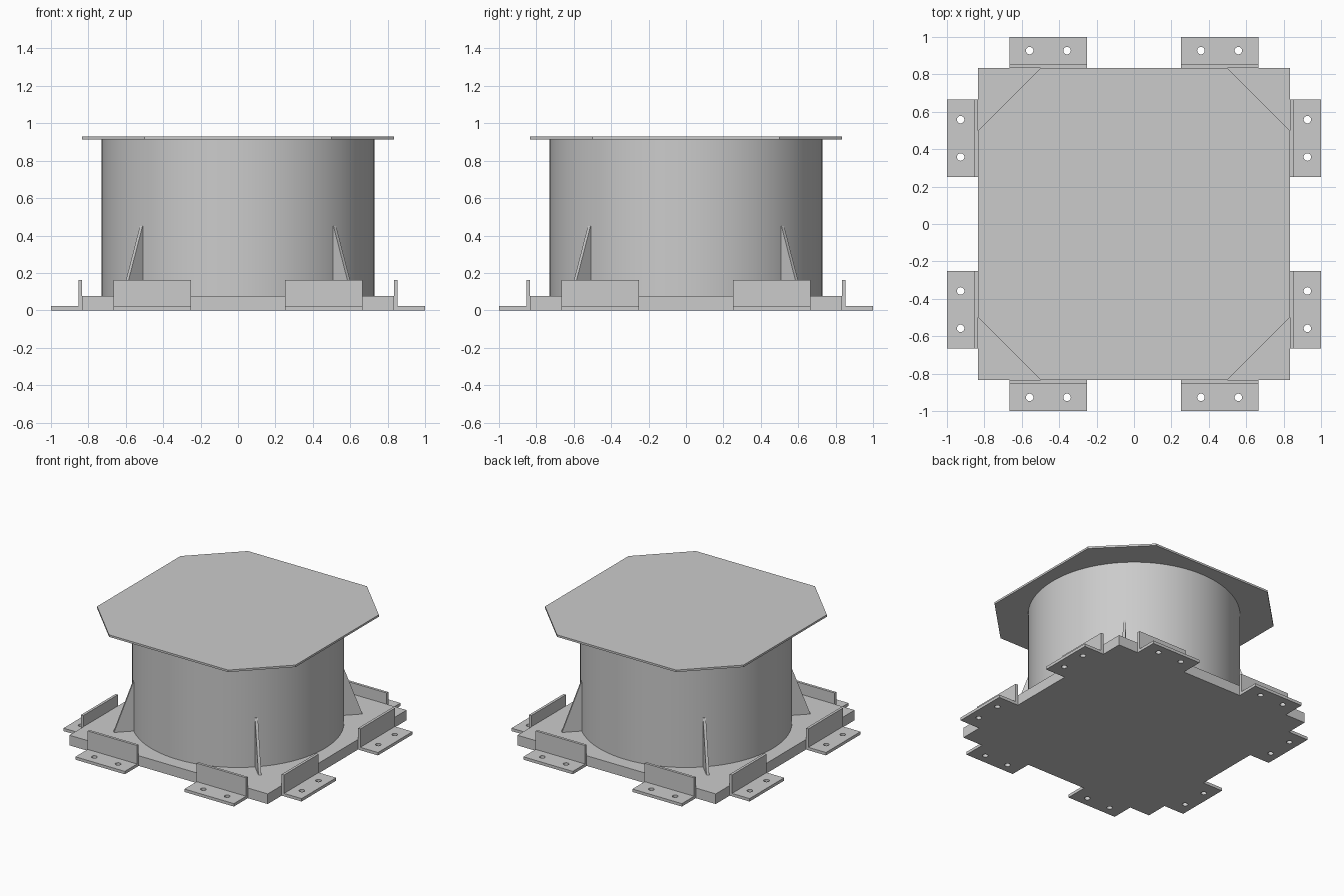
import bpy, bmesh
from math import pi, radians
from mathutils import Matrix, Vector

if "Cube" in bpy.data.objects:
    bpy.data.objects.remove(bpy.data.objects["Cube"], do_unlink=True)

steel = bpy.data.materials.new("grey_steel")
steel.use_nodes = True
colour = (0.6, 0.6, 0.6, 1)
steel.diffuse_color = colour
steel.node_tree.nodes["Principled BSDF"].inputs["Base Color"].default_value = colour


def add_object(name, mesh):
    obj = bpy.data.objects.new(name, mesh)
    bpy.context.collection.objects.link(obj)
    return obj


def prism(name, outline, direction):
    """Extrude a flat outline along a direction."""
    bm = bmesh.new()
    face = bm.faces.new([bm.verts.new(p) for p in outline])
    new = bmesh.ops.extrude_face_region(bm, geom=[face])["geom"]
    verts = [v for v in new if isinstance(v, bmesh.types.BMVert)]
    bmesh.ops.translate(bm, verts=verts, vec=Vector(direction))
    bmesh.ops.recalc_face_normals(bm, faces=bm.faces)
    mesh = bpy.data.meshes.new(name)
    bm.to_mesh(mesh)
    bm.free()
    mesh.materials.append(steel)
    return add_object(name, mesh)


def cylinder(name, radius, low, high, segments, places=((0, 0),)):
    """One or more upright cylinders in a single mesh."""
    bm = bmesh.new()
    for x, y in places:
        bmesh.ops.create_cone(bm, cap_ends=True, segments=segments, radius1=radius,
                              radius2=radius, depth=high - low,
                              matrix=Matrix.Translation((x, y, (low + high) / 2)))
    mesh = bpy.data.meshes.new(name)
    bm.to_mesh(mesh)
    bm.free()
    mesh.materials.append(steel)
    return add_object(name, mesh)


def activate(obj):
    bpy.ops.object.select_all(action="DESELECT")
    obj.select_set(True)
    bpy.context.view_layer.objects.active = obj


half = 0.833        # half width of both plates
base_top = 0.077
lid_low = 0.913

# Square base plate
prism("base_plate", [(-half, -half, 0), (half, -half, 0), (half, half, 0), (-half, half, 0)],
      (0, 0, base_top))

# Round drum
drum = cylinder("drum", 0.73, base_top, lid_low, 96)
activate(drum)
bpy.ops.object.shade_smooth_by_angle(angle=radians(30))

# Top plate with cut corners
c = 0.5
corners = [(c, -half), (half, -c), (half, c), (c, half),
           (-c, half), (-half, c), (-half, -c), (-c, -half)]
prism("top_plate", [(x, y, lid_low) for x, y in corners], (0, 0, 0.015))

# Angle bracket with two bolt holes
width, wall, flange = 0.415, 0.02, 0.022
profile = [(half, 0), (1, 0), (1, flange), (half + wall, flange),
           (half + wall, 0.162), (half, 0.162)]
bracket = prism("bracket", [(-width / 2, -y, z) for y, z in profile], (width, 0, 0))
cutter = cylinder("hole_cutter", 0.02, -0.05, 0.07, 24, [(-0.1, -0.927), (0.1, -0.927)])
cut = bracket.modifiers.new("bolt_holes", "BOOLEAN")
cut.operation = "DIFFERENCE"
cut.solver = "EXACT"
cut.object = cutter
activate(bracket)
bpy.ops.object.modifier_apply(modifier=cut.name)
bpy.data.objects.remove(cutter, do_unlink=True)

# Two brackets on each of the four sides
bracket_mesh = bracket.data
bpy.data.objects.remove(bracket, do_unlink=True)
for side, label in enumerate(("front", "left", "back", "right")):
    for n, x in enumerate((-0.458, 0.458)):
        obj = add_object(f"{label}_bracket_{n + 1}", bracket_mesh)
        obj.matrix_world = Matrix.Rotation(side * pi / 2, 4, "Z") @ Matrix.Translation((x, 0, 0))

# Triangular gussets on the diagonals
thick = 0.02
triangle = [(0.722, base_top), (0.868, base_top), (0.732, 0.45), (0.722, 0.45)]
for k in range(4):
    gusset = prism(f"gusset_{k + 1}", [(r, -thick / 2, z) for r, z in triangle], (0, thick, 0))
    gusset.rotation_euler.z = pi / 4 + k * pi / 2
